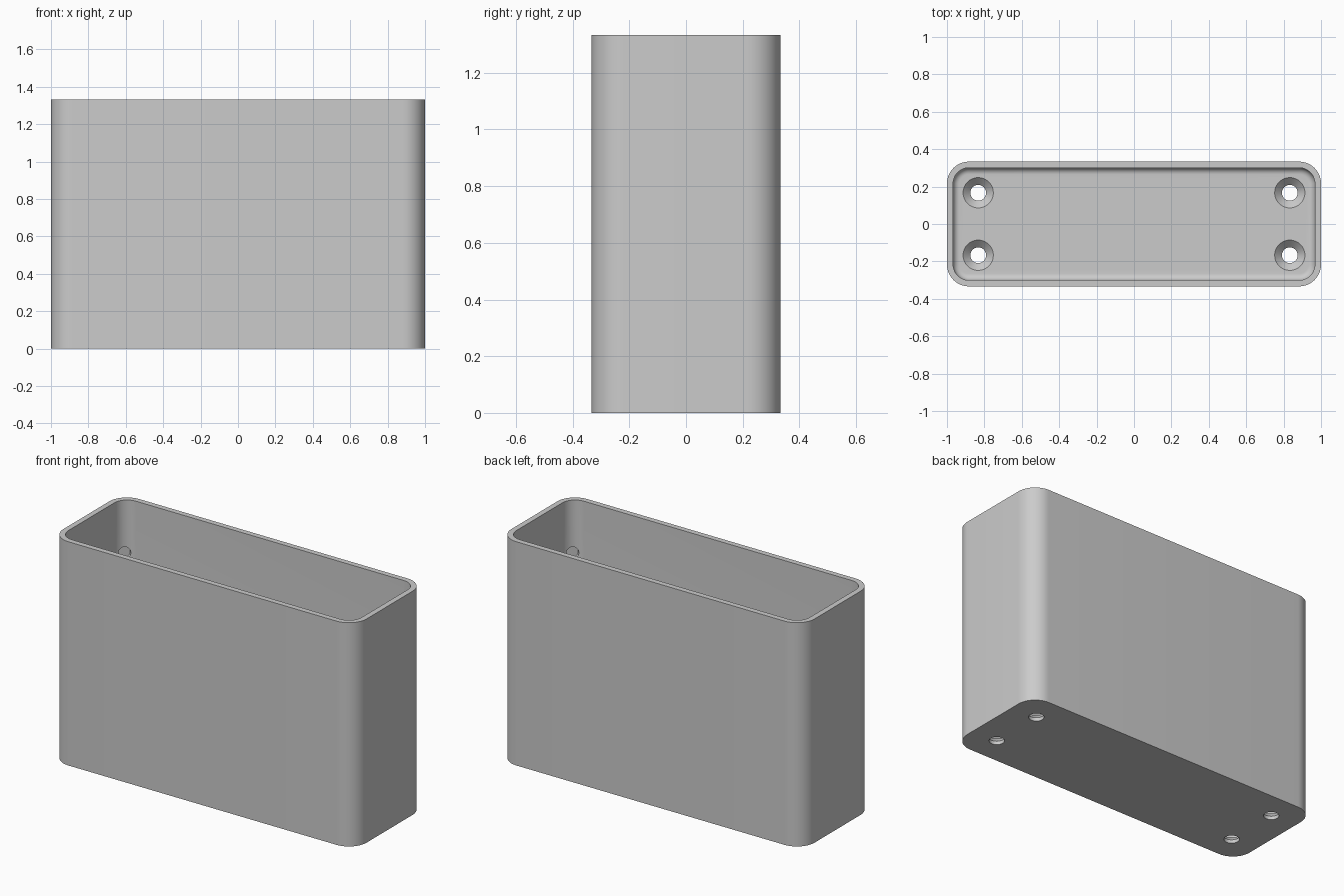
import bpy, bmesh, math
from mathutils import Matrix, Vector

if "Cube" in bpy.data.objects:
    bpy.data.objects.remove(bpy.data.objects["Cube"], do_unlink=True)

HALF_X, HALF_Y, HEIGHT = 1.0, 1 / 3, 4 / 3
WALL, FLOOR, CORNER = 0.033, 0.06, 0.117
FILLET, HOLE, SINK = 0.035, 0.042, 0.081
CORNERS = [(sx, sy) for sx in (-1, 1) for sy in (-1, 1)]

grey = bpy.data.materials.new("plain grey")
grey.use_nodes = True
colour = (0.6, 0.6, 0.6, 1)
grey.diffuse_color = colour
grey.node_tree.nodes["Principled BSDF"].inputs["Base Color"].default_value = colour


def make_object(name, bm):
    bmesh.ops.recalc_face_normals(bm, faces=bm.faces)
    mesh = bpy.data.meshes.new(name)
    bm.to_mesh(mesh)
    bm.free()
    mesh.materials.append(grey)
    obj = bpy.data.objects.new(name, mesh)
    bpy.context.collection.objects.link(obj)
    return obj


def rounded_ring(bm, inset, z, steps=14):
    """Rounded rectangle, shrunk evenly by inset."""
    r = CORNER - inset
    ring = []
    for k, (sx, sy) in enumerate([(1, 1), (-1, 1), (-1, -1), (1, -1)]):
        for i in range(steps + 1):
            a = (k + i / steps) * math.pi / 2
            ring.append(bm.verts.new((sx * (HALF_X - CORNER) + r * math.cos(a),
                                      sy * (HALF_Y - CORNER) + r * math.sin(a), z)))
    return ring


def loft(bm, rings):
    for lower, upper in zip(rings, rings[1:]):
        n = len(lower)
        for i in range(n):
            j = (i + 1) % n
            bm.faces.new((lower[i], lower[j], upper[j], upper[i]))
    bm.faces.new(rings[0])
    bm.faces.new(rings[-1])


# Open box: outer wall, rim, inner wall and filleted floor
profile = [(0, 0), (0, HEIGHT), (WALL, HEIGHT)]
for i in range(9):
    a = i / 8 * math.pi / 2
    profile.append((WALL + FILLET * (1 - math.cos(a)),
                    FLOOR + FILLET * (1 - math.sin(a))))
bm = bmesh.new()
loft(bm, [rounded_ring(bm, inset, z) for inset, z in profile])
box = make_object("open_box", bm)

# Countersunk screw holes in the floor
bm = bmesh.new()
sink_start = FLOOR - (SINK - HOLE)
hole_profile = [(HOLE, -0.1), (HOLE, sink_start), (SINK, FLOOR), (SINK, FLOOR + 0.1)]
for sx, sy in CORNERS:
    loft(bm, [[bm.verts.new((sx * 0.833 + r * math.cos(a), sy * 0.167 + r * math.sin(a), z))
               for a in (i * math.tau / 48 for i in range(48))] for r, z in hole_profile])
holes = make_object("screw_hole_cutter", bm)

# Shallow round recesses in the inner corners
bm = bmesh.new()
for sx, sy in CORNERS:
    direction = Vector((sx, sy, 0)).normalized()
    centre = Vector((sx * (HALF_X - CORNER), sy * (HALF_Y - CORNER), 1.02))
    centre += direction * (CORNER - WALL - 0.01)
    turn = direction.to_track_quat('Z', 'Y').to_matrix().to_4x4()
    bmesh.ops.create_cone(bm, cap_ends=True, segments=32, radius1=0.035, radius2=0.035,
                          depth=0.05, matrix=Matrix.Translation(centre) @ turn)
recesses = make_object("corner_recess_cutter", bm)

bpy.ops.object.select_all(action='DESELECT')
bpy.context.view_layer.objects.active = box
box.select_set(True)
for cutter in (holes, recesses):
    cutter.hide_render = True
    cut = box.modifiers.new(cutter.name, 'BOOLEAN')
    cut.operation, cut.solver, cut.object = 'DIFFERENCE', 'EXACT', cutter
    bpy.ops.object.modifier_apply(modifier=cut.name)
    bpy.data.objects.remove(cutter, do_unlink=True)
bpy.ops.object.shade_smooth_by_angle(angle=math.radians(30))
